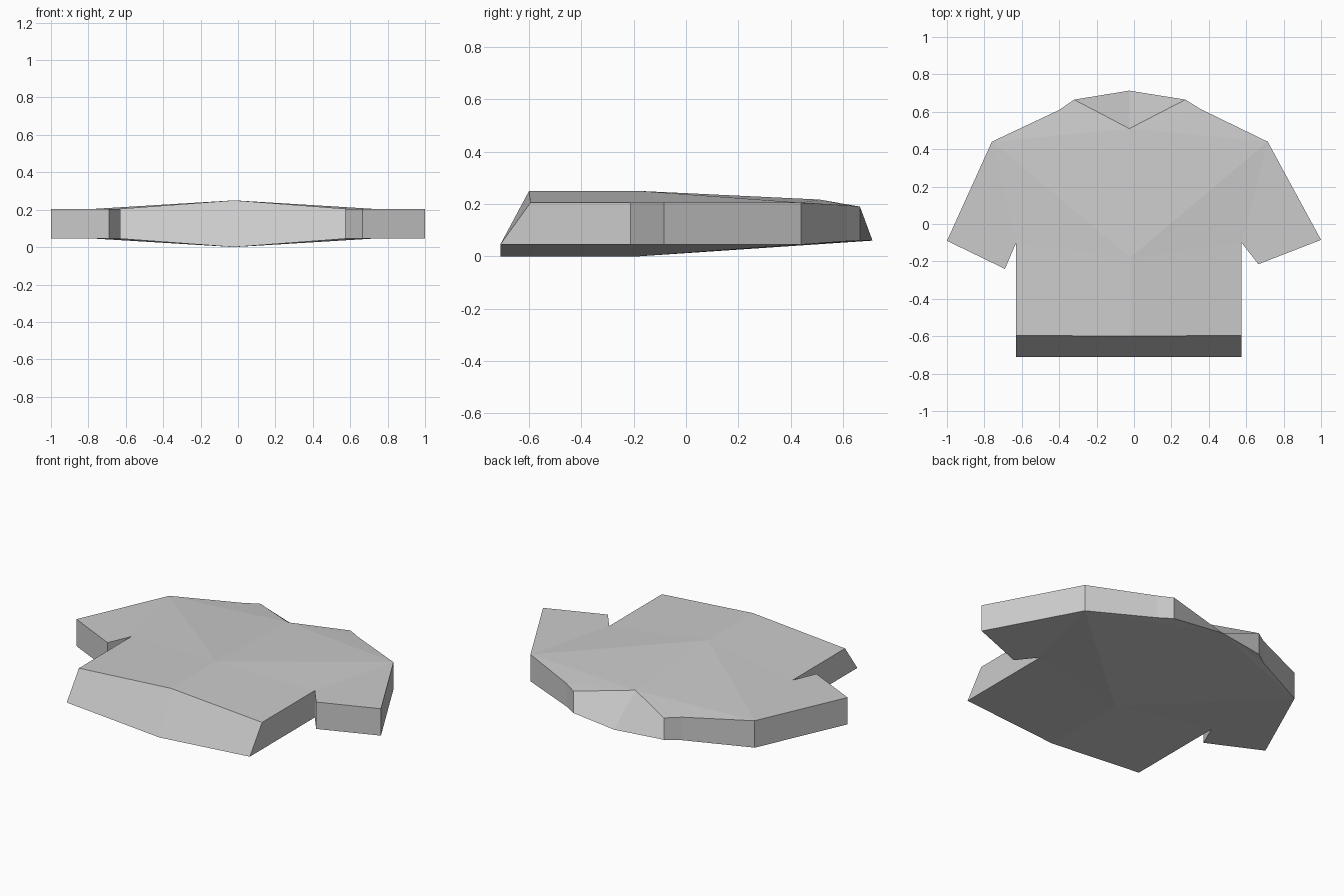
import bpy
import bmesh

cube = bpy.data.objects.get("Cube")
if cube:
    bpy.data.objects.remove(cube)

# Plain grey cloth
cloth = bpy.data.materials.new("grey_cloth")
cloth.use_nodes = True
GREY = (0.6, 0.6, 0.6, 1)
cloth.diffuse_color = GREY
cloth.node_tree.nodes["Principled BSDF"].inputs["Base Color"].default_value = GREY

# Outline of each half from hem to collar: x, y, top z, bottom z
NAMES = ["hem", "armpit", "cuff_in", "cuff_out", "shoulder", "neck_base", "collar"]
TOP_Z = [0.205, 0.205, 0.205, 0.205, 0.205, 0.195, 0.19]
LOW_Z = [0.045, 0.045, 0.045, 0.045, 0.045, 0.058, 0.06]
RIGHT = [(-0.63, -0.595), (-0.63, -0.10), (-0.69, -0.24), (-1.0, -0.09),
         (-0.76, 0.44), (-0.40, 0.61), (-0.32, 0.665)]
LEFT = [(0.575, -0.595), (0.575, -0.10), (0.665, -0.215), (1.0, -0.085),
        (0.715, 0.44), (0.355, 0.615), (0.275, 0.665)]
HEM_LOW_Y = -0.71   # the lower hem reaches further forward

# Centre line shared by both halves
CENTRE_TOP = {"hem_mid": (-0.02, -0.6, 0.25), "chest": (-0.02, -0.18, 0.25),
              "neck": (-0.025, 0.51, 0.217)}
CENTRE_LOW = {"hem_mid": (-0.02, HEM_LOW_Y, 0.0), "chest": (-0.02, -0.18, 0.0),
              "neck": (-0.025, 0.713, 0.06)}

# Panels of cloth, used for both the upper and lower sheets
PANELS = ["hem_mid hem armpit chest", "armpit cuff_in cuff_out shoulder",
          "armpit shoulder chest", "chest shoulder neck",
          "shoulder neck_base neck", "neck_base collar neck"]

bm = bmesh.new()
centre = [{k: bm.verts.new(p) for k, p in sheet.items()}
          for sheet in (CENTRE_TOP, CENTRE_LOW)]

for outline in (RIGHT, LEFT):
    top, low = dict(centre[0]), dict(centre[1])
    for name, (x, y), zt, zl in zip(NAMES, outline, TOP_Z, LOW_Z):
        top[name] = bm.verts.new((x, y, zt))
        low[name] = bm.verts.new((x, HEM_LOW_Y if name == "hem" else y, zl))
    for sheet in (top, low):
        for panel in PANELS:
            bm.faces.new([sheet[n] for n in panel.split()])
    # Rim round the half, from hem centre to neck centre
    rim = ["hem_mid"] + NAMES + ["neck"]
    for a, b in zip(rim, rim[1:]):
        bm.faces.new([top[a], top[b], low[b], low[a]])

bmesh.ops.recalc_face_normals(bm, faces=bm.faces)
mesh = bpy.data.meshes.new("shirt")
bm.to_mesh(mesh)
bm.free()
mesh.materials.append(cloth)
shirt = bpy.data.objects.new("shirt", mesh)
bpy.context.collection.objects.link(shirt)
